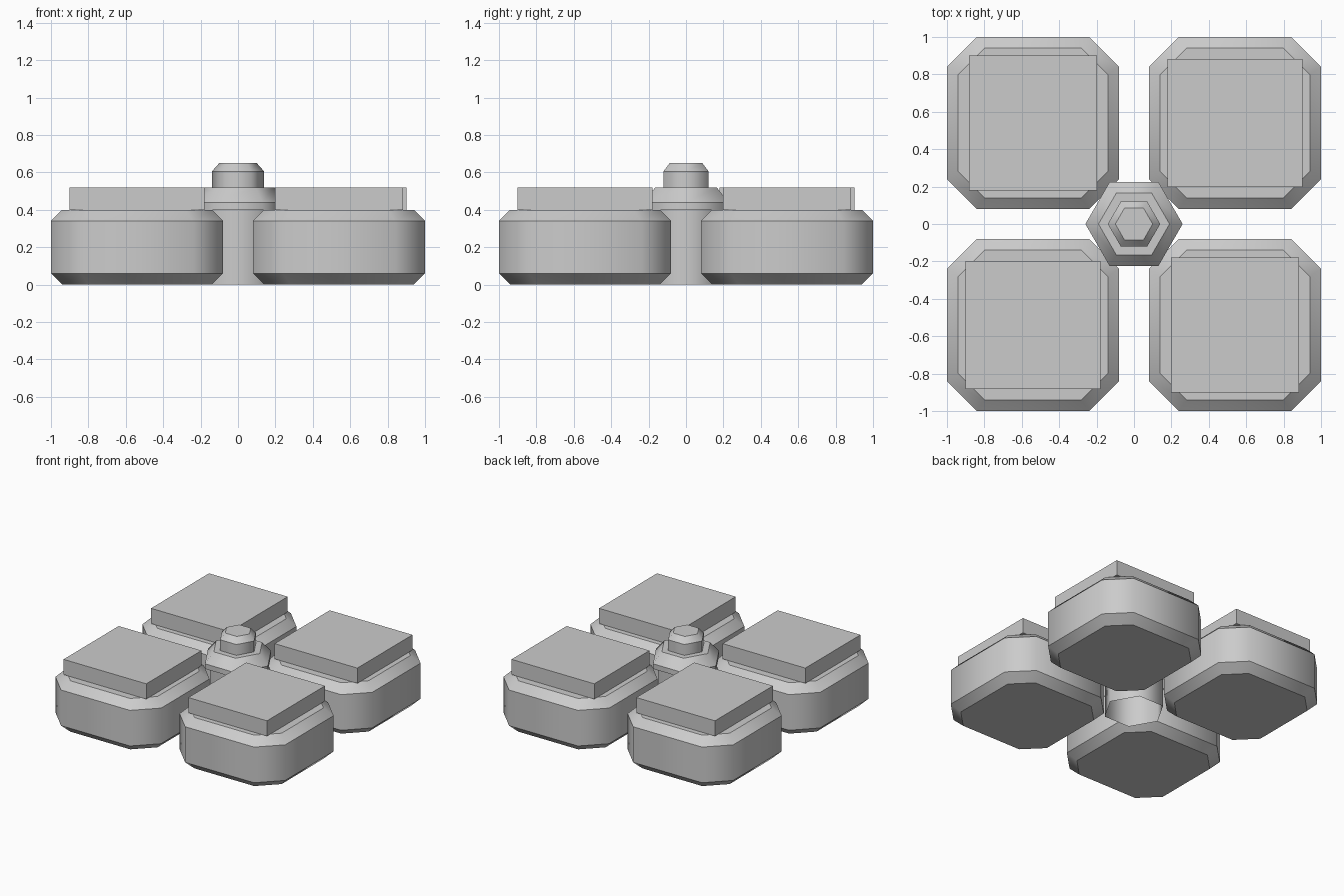
import bpy, bmesh, math

if "Cube" in bpy.data.objects:
    bpy.data.objects.remove(bpy.data.objects["Cube"])

grey = bpy.data.materials.new("plain grey")
grey.diffuse_color = (0.6, 0.6, 0.6, 1.0)
grey.use_nodes = True
grey.node_tree.nodes["Principled BSDF"].inputs["Base Color"].default_value = grey.diffuse_color


def loft(name, rings, cap_bottom=True):
    """Skin stacked rings; smooth around the sides, sharp at each level."""
    bm = bmesh.new()
    loops = [[bm.verts.new(p) for p in ring] for ring in rings]
    n = len(loops[0])
    for a, b in zip(loops, loops[1:]):
        for i in range(n):
            j = (i + 1) % n
            bm.faces.new((a[i], a[j], b[j], b[i]))
    bm.faces.new(loops[-1])
    if cap_bottom:
        bm.faces.new(loops[0][::-1])
    for f in bm.faces:
        f.smooth = True
    for e in bm.edges:
        if abs(e.verts[0].co.z - e.verts[1].co.z) < 1e-5:
            e.smooth = False
    return finish(name, bm)


def finish(name, bm):
    me = bpy.data.meshes.new(name)
    bm.to_mesh(me)
    bm.free()
    me.materials.append(grey)
    ob = bpy.data.objects.new(name, me)
    bpy.context.collection.objects.link(ob)
    return ob


def octagon(half, flat, z):
    pts = [(half, -flat), (half, flat), (flat, half), (-flat, half),
           (-half, flat), (-half, -flat), (-flat, -half), (flat, -half)]
    return [(x, y, z) for x, y in pts]


def hexagon(r, z):
    return [(r * math.cos(math.pi / 3 * i), r * math.sin(math.pi / 3 * i), z)
            for i in range(6)]


# Four bevelled pads, each with a rectangular plate, turned about the centre
for k in range(4):
    turn = k * math.pi / 2
    c = 0.54 * math.sqrt(2)
    at = (c * math.cos(turn + math.pi / 4), c * math.sin(turn + math.pi / 4), 0)

    pad = loft(f"pad_{k + 1}", [octagon(0.40, 0.26, 0.0), octagon(0.46, 0.30, 0.06),
                                octagon(0.46, 0.30, 0.34), octagon(0.40, 0.26, 0.40)])
    pad.location = at

    bm = bmesh.new()
    bmesh.ops.create_cube(bm, size=1.0)
    bmesh.ops.scale(bm, vec=(0.72, 0.685, 0.12), verts=bm.verts)
    bmesh.ops.translate(bm, vec=(0, 0, 0.46), verts=bm.verts)
    plate = finish(f"top_plate_{k + 1}", bm)
    plate.location = at
    plate.rotation_euler.z = turn

# Six-sided centre post: open shaft, collar and knob
profile = [(0.22, 0.0), (0.22, 0.40), (0.26, 0.40), (0.26, 0.44), (0.19, 0.52),
           (0.14, 0.52), (0.14, 0.605), (0.10, 0.65)]
loft("centre_post", [hexagon(r, z) for r, z in profile], cap_bottom=False)
